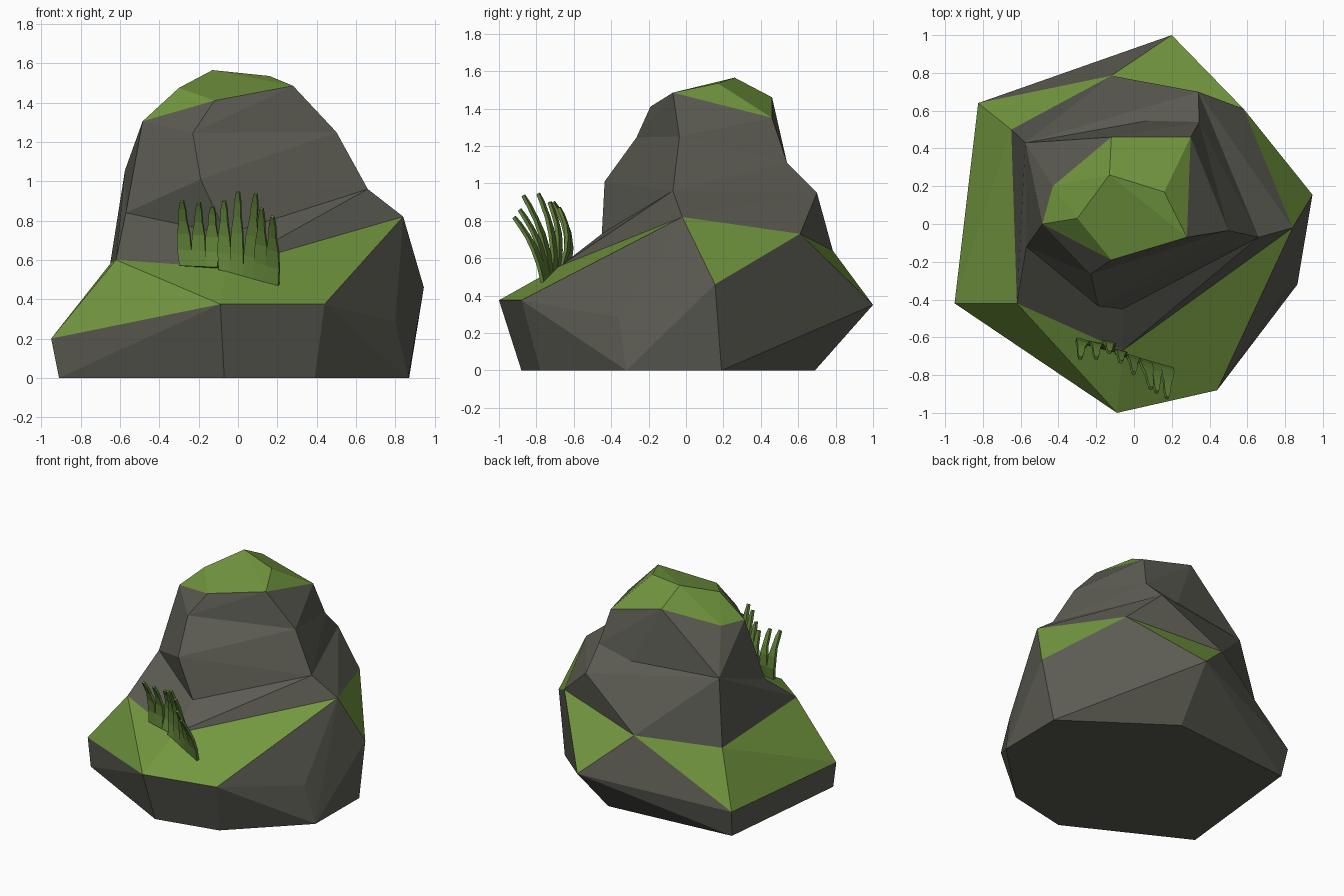
import bpy, bmesh
from mathutils import Vector

if "Cube" in bpy.data.objects:
    bpy.data.objects.remove(bpy.data.objects["Cube"])


def material(name, rgb):
    m = bpy.data.materials.new(name)
    m.diffuse_color = (*rgb, 1)
    m.use_nodes = True
    m.node_tree.nodes["Principled BSDF"].inputs["Base Color"].default_value = m.diffuse_color
    return m


stone = material("stone", (0.105, 0.105, 0.085))
moss = material("moss", (0.17, 0.31, 0.05))
leaf = material("leaf", (0.12, 0.22, 0.04))


def finish(bm, name, mats):
    me = bpy.data.meshes.new(name)
    bm.to_mesh(me)
    bm.free()
    for m in mats:
        me.materials.append(m)
    ob = bpy.data.objects.new(name, me)
    bpy.context.collection.objects.link(ob)
    return ob


def tier(name, *rings, mossy=None):
    """Faceted chunk of rock spanning the given rings; upward faces get moss."""
    bm = bmesh.new()
    for p in {p for r in rings for p in r}:
        bm.verts.new(p)
    hull = bmesh.ops.convex_hull(bm, input=bm.verts[:])
    spare = {v for v in hull["geom_interior"] + hull["geom_unused"]
             if isinstance(v, bmesh.types.BMVert)}
    bmesh.ops.delete(bm, geom=list(spare), context='VERTS')
    bmesh.ops.recalc_face_normals(bm, faces=bm.faces[:])
    bmesh.ops.dissolve_limit(bm, angle_limit=0.05, verts=bm.verts[:], edges=bm.edges[:])
    bm.normal_update()
    for f in bm.faces:
        f.material_index = int(mossy is not None and f.normal.z > mossy)
    return finish(bm, name, [stone, moss])


# Horizontal rings of the boulder, from the ground up
foot = [(-.91, -.44, 0), (-.07, -.88, 0), (.39, -.78, 0), (.865, -.32, 0),
        (.87, .19, 0), (.16, .69, 0), (-.80, .60, 0)]
skirt = [(-.95, -.42, .2), (-.09, -1, .375), (.44, -.88, .375), (.80, -.36, .285),
         (.945, .155, .46), (.20, 1, .35), (-.825, .64, .2)]
ledge = [(-.62, -.42, .6), (-.06, -.67, .56), (.84, -.02, .82), (.58, .61, .73),
         (-.12, .785, .64), (-.65, .50, .58)]
shoulder = [(-.57, -.12, .84), (-.06, -.45, .73), (.66, -.07, .96),
            (.34, .70, .95), (.08, .55, 1.04), (-.575, .43, 1.055)]
brow = [(-.19, -.435, 1.01)]
neck = [(-.23, -.265, 1.245), (.50, -.035, 1.25), (.345, .54, 1.11)]
rim = [(-.485, 0, 1.305), (-.12, -.19, 1.41), (.28, -.07, 1.485),
       (.30, .46, 1.35), (-.12, .46, 1.46), (-.43, .20, 1.32)]
peak = [(-.30, .03, 1.475), (-.13, .26, 1.565), (.16, .17, 1.535)]

tier("rock_base", foot, skirt, ledge, mossy=0.4)
tier("rock_ledge", ledge, shoulder)
tier("rock_shoulder", shoulder, brow, neck)
back_shoulder = [shoulder[0], shoulder[4], shoulder[5]]
tier("rock_neck", back_shoulder, neck, rim)
tier("rock_cap", rim, peak, mossy=0.0)


def grass(name, start, end, tips, bow):
    """Fan of tapering blades growing side by side from a base line."""
    bm = bmesh.new()
    start, end = Vector(start), Vector(end)
    step = (end - start) / len(tips)
    for i, tip in enumerate(tips):
        root = start + step * (i + 0.5)
        prev = None
        for t, w in ((0, .9), (.25, 1.06), (.5, .95), (.7, .6), (.88, .5), (1, .25)):
            c = root.lerp(Vector(tip), t) + Vector((0, bow * 4 * t * (1 - t), 0))
            row = [bm.verts.new(c + step * (s * w / 2)) for s in (-1, 1)]
            if prev:
                bm.faces.new((prev[0], prev[1], row[1], row[0]))
            prev = row
    bmesh.ops.remove_doubles(bm, verts=bm.verts[:], dist=0.008)
    ob = finish(bm, name, [leaf])
    mod = ob.modifiers.new("thickness", 'SOLIDIFY')
    mod.thickness = 0.018
    mod.offset = 0
    return ob


# Two tufts on the front ledge
grass("left_grass", (-.30, -.62, .57), (-.10, -.67, .56),
      [(-.285, -.71, .90), (-.20, -.71, .89), (-.13, -.68, .87)], .04)
grass("right_grass", (-.10, -.68, .55), (.21, -.77, .47),
      [(-.07, -.73, .90), (.0, -.79, .945), (.09, -.87, .935), (.12, -.89, .86),
       (.175, -.92, .82)], .03)
